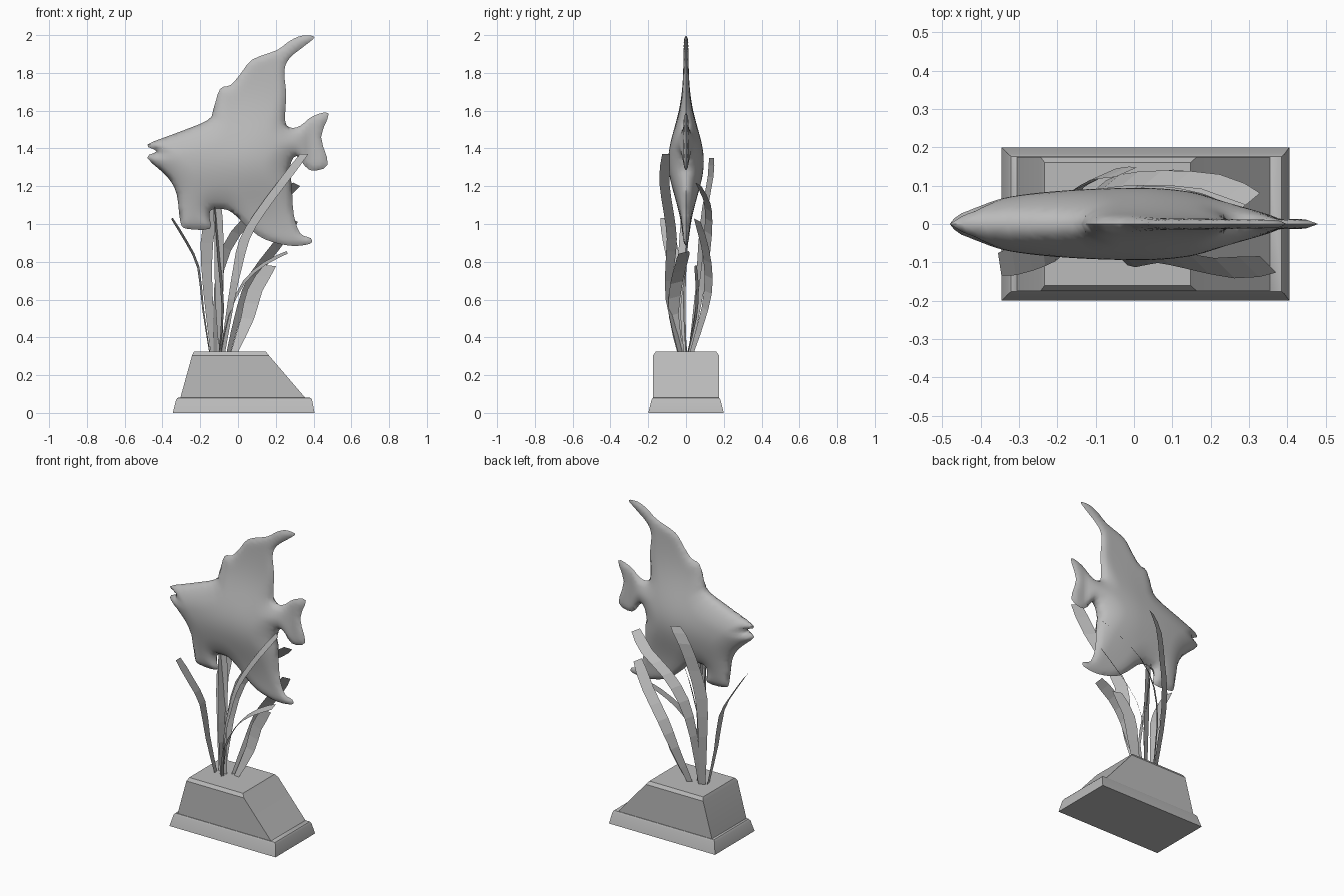
import bpy, bmesh, math
from mathutils import Vector, geometry

if "Cube" in bpy.data.objects:
    bpy.data.objects.remove(bpy.data.objects["Cube"])

grey = bpy.data.materials.new("stone_grey")
grey.use_nodes = True
tone = (0.5, 0.5, 0.5, 1)
grey.diffuse_color = tone
grey.node_tree.nodes["Principled BSDF"].inputs["Base Color"].default_value = tone


def make(name, verts, faces, smooth_angle=None, closed=True):
    """Mesh object with welded points and optional angle-limited smoothing."""
    mesh = bpy.data.meshes.new(name)
    mesh.from_pydata(verts, [], faces)
    bm = bmesh.new()
    bm.from_mesh(mesh)
    bmesh.ops.remove_doubles(bm, verts=bm.verts, dist=1e-5)
    if closed:
        bmesh.ops.recalc_face_normals(bm, faces=bm.faces)
    bm.to_mesh(mesh)
    bm.free()
    mesh.materials.append(grey)
    ob = bpy.data.objects.new(name, mesh)
    bpy.context.collection.objects.link(ob)
    if smooth_angle:
        bpy.ops.object.select_all(action='DESELECT')
        ob.select_set(True)
        bpy.context.view_layer.objects.active = ob
        bpy.ops.object.shade_smooth_by_angle(angle=math.radians(smooth_angle))
    return ob


def spline(points, steps, loop):
    """Catmull-Rom curve through the points."""
    n, out = len(points), []
    pick = (lambda i: points[i % n]) if loop else (lambda i: points[max(0, min(n - 1, i))])
    for i in range(n if loop else n - 1):
        a, b, c, d = (pick(i + k) for k in (-1, 0, 1, 2))
        for s in range(steps):
            t = s / steps
            out.append(b + (c - a) * (t / 2) + (a * 2 - b * 5 + c * 4 - d) * (t * t / 2)
                       + (b * 3 - a - c * 3 + d) * (t ** 3 / 2))
    return out if loop else out + [points[-1]]


# Plinth: stacked rectangles (z, x min, x max, half depth)
rings = [(0, -.345, .405, .2), (.07, -.328, .392, .182), (.08, -.32, .385, .176),
         (.081, -.305, .355, .174), (.305, -.243, .163, .174), (.325, -.233, .147, .16)]
verts = [(x, y, z) for z, a, b, d in rings for x, y in ((a, -d), (b, -d), (b, d), (a, d))]
faces = [(0, 1, 2, 3), tuple(range(len(verts) - 4, len(verts)))]
for r in range(len(rings) - 1):
    for k in range(4):
        a, b = r * 4 + k, r * 4 + (k + 1) % 4
        faces.append((a, b, b + 4, a + 4))
make("plinth", verts, faces, 30)

# Fish outline in x and z: back, top fin, tail, rear fin, belly fin, mouth
outline = [(-.48, 1.42), (-.33, 1.48), (-.16, 1.55), (-.13, 1.61), (-.095, 1.715), (-.04, 1.735),
           (.01, 1.79), (.075, 1.87), (.205, 1.92), (.275, 1.97), (.34, 1.997), (.405, 1.99),
           (.355, 1.945), (.275, 1.88), (.245, 1.81), (.255, 1.69), (.25, 1.545), (.28, 1.51),
           (.33, 1.52), (.395, 1.57), (.48, 1.585), (.44, 1.46), (.475, 1.315), (.38, 1.285),
           (.31, 1.36), (.275, 1.3), (.285, 1.2), (.295, 1.05), (.33, .95), (.385, .925),
           (.38, .895), (.275, .885), (.14, .92), (.05, .985), (-.03, 1.06), (-.085, 1.08),
           (-.14, 1.075), (-.152, 1.04), (-.15, .975), (-.27, .975), (-.305, 1.01),
           (-.325, 1.16), (-.375, 1.25), (-.48, 1.35), (-.43, 1.385)]
edge = spline([Vector(p) for p in outline], 3, True)
segments = list(zip(edge, edge[1:] + edge[:1]))


def inside(p):
    hits = 0
    for a, b in segments:
        if (a.y > p.y) != (b.y > p.y):
            hits += p.x < a.x + (p.y - a.y) * (b.x - a.x) / (b.y - a.y)
    return hits % 2 == 1


def edge_distance(p):
    best = 9.0
    for a, b in segments:
        ab = b - a
        t = max(0, min(1, (p - a).dot(ab) / max(ab.length_squared, 1e-9)))
        best = min(best, (p - a - ab * t).length)
    return best


def half_thickness(p, d):
    """Full body in the middle, thin fins, rounded rim."""
    u = (p.x - .02) / (.5 if p.x < .02 else .36)
    w = max(0, 1 - u * u)
    if u < 0:
        w = math.sqrt(w)
    t = .013 + .081 * w * math.exp(-((p.y - 1.33) / .25) ** 2)
    rim = min(1, d / (.03 + 1.3 * t))
    return t * math.sqrt(1 - (1 - rim) ** 2)


# Fish: fill the outline with a fine net and puff it out to both sides
points, step = list(edge), .018
for i in range(-27, 28):
    for j in range(48, 112):
        p = Vector((i * step, j * step))
        if inside(p) and edge_distance(p) > .008:
            points.append(p)
loop = [(i, (i + 1) % len(edge)) for i in range(len(edge))]
flat, _, tris, *_ = geometry.delaunay_2d_cdt(points, loop, [], 1, 1e-6)
depth = []
for p in flat:
    d = edge_distance(p)
    depth.append(half_thickness(p, d) if d > .004 else 0)
n = len(flat)
verts = [(p.x, s * h, p.y) for s in (-1, 1) for p, h in zip(flat, depth)]
faces = [tuple(t) for t in tris] + [tuple(i + n for i in reversed(t)) for t in tris]
make("fish", verts, faces, 60)


def blade(name, path, width, across):
    """Flat weed ribbon, narrow at the root and cut at an angle at the tip."""
    path = spline([Vector(p) for p in path], 2, False)
    across = Vector(across).normalized()
    verts, faces = [], []
    for i, p in enumerate(path):
        t = i / (len(path) - 1)
        half = across * width / 2 * min(1, .45 + 1.3 * t) * (.8 if t == 1 else 1)
        verts += [p - half, p + half]
        if i:
            faces.append((2 * i - 2, 2 * i - 1, 2 * i + 1, 2 * i))
    make(name, verts, faces, closed=False)


# Weeds, each from its root on the plinth to its tip
blade("weed_front_tall", [(-.08, -.03, .32), (-.035, -.09, .6), (0, -.085, .78), (.035, -.075, .92),
      (.11, -.09, 1.05), (.235, -.115, 1.22), (.35, -.105, 1.37)], .075, (.7, -.7, 0))
blade("weed_front_left", [(-.15, -.01, .32), (-.185, -.04, .55), (-.21, -.06, .77),
      (-.27, -.085, .9), (-.35, -.105, 1.03)], .075, (.15, -1, .1))
blade("weed_back_right", [(-.12, .02, .32), (-.11, .08, .65), (-.06, .11, .87), (.05, .12, 1.02),
      (.2, .11, 1.12), (.31, .065, 1.21)], .065, (.6, .5, -.3))
blade("weed_back_tall", [(-.13, .02, .32), (-.16, .06, .65), (-.165, .08, .9), (-.13, .1, 1.08),
      (-.08, .13, 1.25), (-.02, .135, 1.35)], .075, (.9, .4, 0))
blade("weed_low_front", [(-.09, -.03, .32), (-.05, -.065, .52), (.03, -.05, .69), (.14, -.025, .79),
      (.26, -.01, .85)], .07, (-.1, 1, .25))
blade("weed_low_right", [(-.02, .01, .32), (.05, .05, .5), (.09, .06, .65), (.17, .05, .78)],
      .08, (1, -.2, -.1))
blade("weed_back_middle", [(-.05, .03, .32), (.01, .1, .55), (.08, .12, .72), (.2, .1, .88),
      (.3, .06, 1.02)], .065, (.6, .6, -.3))
blade("weed_centre", [(-.09, 0, .32), (-.1, -.01, .6), (-.1, 0, .9), (-.11, 0, 1.12)],
      .05, (1, .3, 0))
blade("weed_centre_side", [(-.1, -.02, .32), (-.08, -.05, .55), (-.1, -.02, .8), (-.12, 0, 1.1)],
      .05, (.3, 1, 0))
